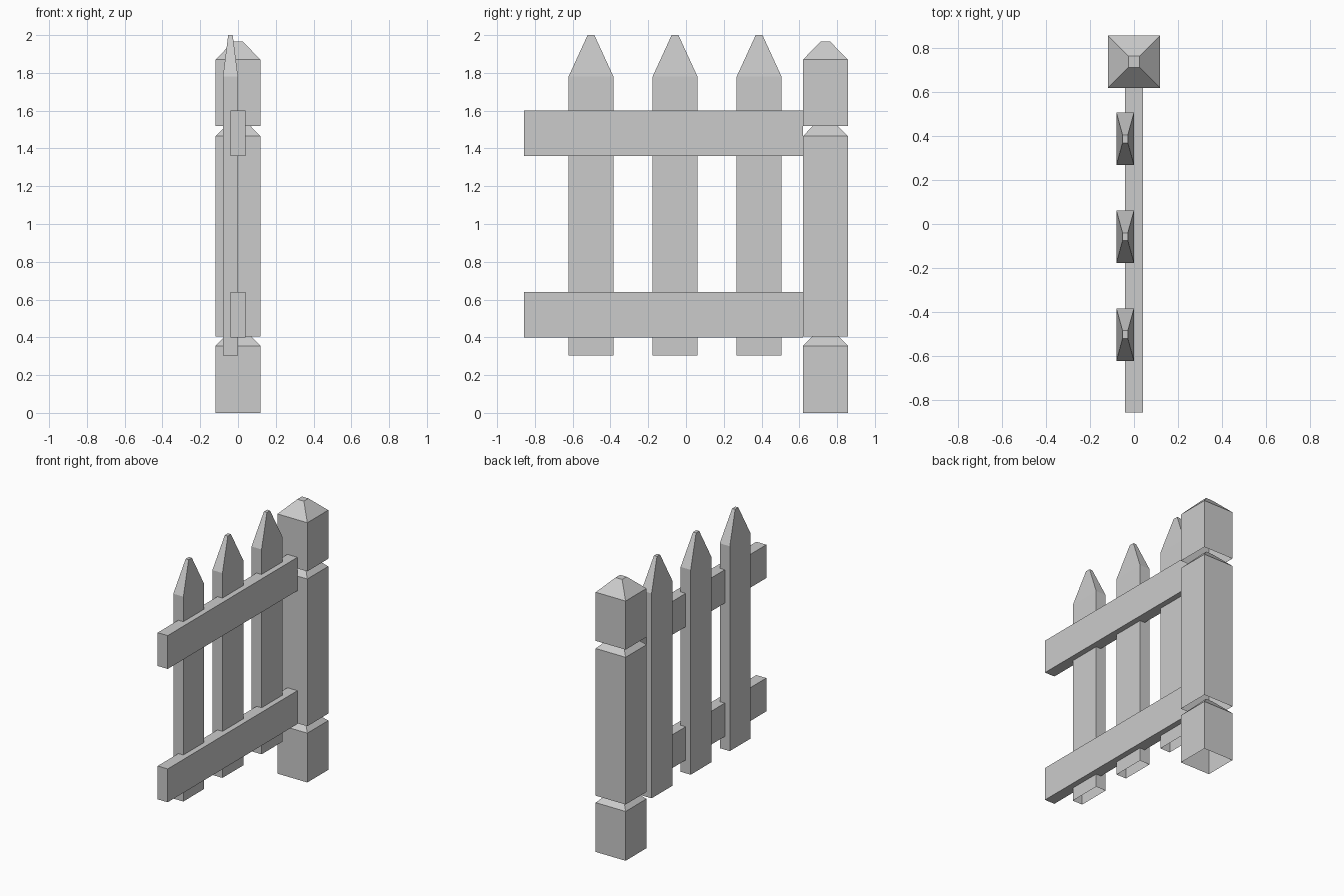
import bpy
import bmesh

cube = bpy.data.objects.get("Cube")
if cube:
    bpy.data.objects.remove(cube, do_unlink=True)

grey = bpy.data.materials.new("plain_grey")
grey.use_nodes = True
grey.diffuse_color = (0.6, 0.6, 0.6, 1)
grey.node_tree.nodes["Principled BSDF"].inputs["Base Color"].default_value = (0.6, 0.6, 0.6, 1)


def stack(name, center, rings, bottom=False):
    """Loft rectangular rings (half x, half y, z), capped on top."""
    bm = bmesh.new()
    loops = []
    for hx, hy, z in rings:
        loops.append([bm.verts.new((center[0] + sx * hx, center[1] + sy * hy, z))
                      for sx, sy in ((-1, -1), (1, -1), (1, 1), (-1, 1))])
    for low, high in zip(loops, loops[1:]):
        for i in range(4):
            j = (i + 1) % 4
            bm.faces.new((low[i], low[j], high[j], high[i]))
    bm.faces.new(loops[-1])
    if bottom:
        bm.faces.new(loops[0][::-1])
    mesh = bpy.data.meshes.new(name)
    bm.to_mesh(mesh)
    bm.free()
    mesh.materials.append(grey)
    obj = bpy.data.objects.new(name, mesh)
    bpy.context.collection.objects.link(obj)
    return obj


# Post: three open-bottomed blocks, each with a tapered cap nested in the next
HALF, TIP, CAP = 0.119, 0.026, 0.095
for name, z0, z1 in (("post_base", 0, 0.355), ("post_middle", 0.405, 1.465), ("post_top", 1.52, 1.87)):
    stack(name, (0, 0.738), [(HALF, HALF, z0), (HALF, HALF, z1), (TIP, TIP, z1 + CAP)])

# Rails butt against the post
for name, z in (("lower_rail", 0.4), ("upper_rail", 1.36)):
    stack(name, (0, -0.119), [(0.04, 0.738, z), (0.04, 0.738, z + 0.24)], bottom=True)

# Pointed pickets, half sunk into the rails
for i in range(3):
    stack(f"picket_{i + 1}", (-0.04, -0.503 + i * 0.445),
          [(0.04, 0.119, 0.305), (0.04, 0.119, 1.78), (0.012, 0.018, 2.0)])
